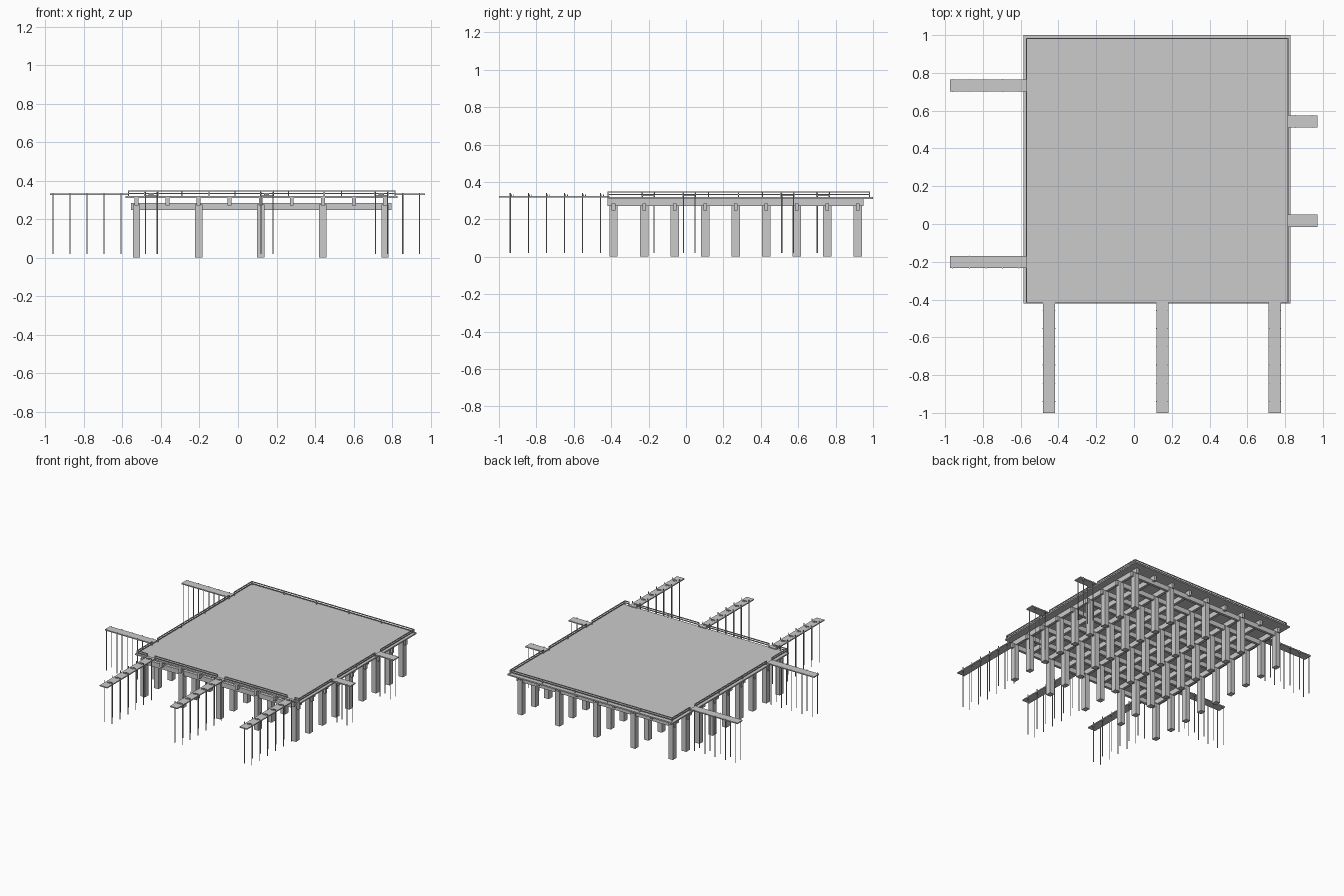
import bpy, bmesh, math
from mathutils import Matrix, Vector

if "Cube" in bpy.data.objects:
    bpy.data.objects.remove(bpy.data.objects["Cube"])


def add_box(bm, x0, x1, y0, y1, z0, z1):
    m = Matrix.Translation(((x0 + x1) / 2, (y0 + y1) / 2, (z0 + z1) / 2)) @ \
        Matrix.Diagonal((x1 - x0, y1 - y0, z1 - z0, 1))
    bmesh.ops.create_cube(bm, size=1, matrix=m)


def add_pole(bm, x, y, z0, z1, r):
    bmesh.ops.create_cone(bm, cap_ends=True, segments=8, radius1=r, radius2=r, depth=z1 - z0,
                          matrix=Matrix.Translation((x, y, (z0 + z1) / 2)))


def finish(name, bm):
    me = bpy.data.meshes.new(name)
    bm.to_mesh(me)
    bm.free()
    ob = bpy.data.objects.new(name, me)
    bpy.context.collection.objects.link(ob)
    return ob


X0, X1, Y0, Y1 = -0.585, 0.828, -0.42, 1.0
pile_x = [-0.527 + 0.3225 * i for i in range(5)]
girder_x = [-0.527 + 0.16125 * i for i in range(9)]
pile_y = [-0.387 + 0.1632 * i for i in range(9)]

# Deck slab
bm = bmesh.new()
add_box(bm, X0, X1, Y0, Y1, 0.31, 0.32)
finish("deck", bm)

# Support piles
bm = bmesh.new()
for x in pile_x:
    for y in pile_y:
        add_box(bm, x - 0.019, x + 0.019, y - 0.022, y + 0.022, 0, 0.275)
finish("piles", bm)

# Lower beams run across, upper girders run front to back
bm = bmesh.new()
for y in pile_y:
    add_box(bm, -0.555, 0.798, y - 0.01, y + 0.01, 0.248, 0.285)
finish("cross_beams", bm)
bm = bmesh.new()
for x in girder_x:
    add_box(bm, x - 0.01, x + 0.01, Y0, 0.95, 0.272, 0.31)
finish("girders", bm)

# Walkways: long axis, centre of the other axis, start, end, deck height, pole positions
front_rows = [-0.457 - 0.0965 * i for i in range(6)]
left_rows = [-0.608 - 0.088 * i for i in range(5)]
right_rows = [0.855, 0.943]
walkways = [("y", c, -1.0, Y0, 0.318, front_rows) for c in (-0.45, 0.15, 0.745)]
walkways += [("x", c, -0.975, X0, 0.325, left_rows) for c in (0.733, -0.202)]
walkways += [("x", c, X1, 0.972, 0.325, right_rows) for c in (0.543, 0.017)]
planks, poles, fittings = bmesh.new(), bmesh.new(), bmesh.new()
for axis, c, a, b, z, rows in walkways:
    top = z + 0.008
    if axis == "y":
        add_box(planks, c - 0.032, c + 0.032, a, b + 0.01, z, top)
    else:
        # overlap the deck edge slightly
        a2, b2 = (a, b + 0.015) if a < X0 else (a - 0.015, b)
        add_box(planks, a2, b2, c - 0.032, c + 0.032, z, top)
    for r in rows:
        for s in (-1, 1):
            x, y = (c + s * 0.031, r) if axis == "y" else (r, c + s * 0.031)
            add_pole(poles, x, y, 0.02, top + (0.015 if axis == "y" else 0.004), 0.003)
        if axis == "y":
            add_box(fittings, c - 0.015, c + 0.012, r + 0.004, r + 0.009, top, top + 0.006)
            add_box(fittings, c - 0.004, c + 0.012, r + 0.014, r + 0.018, top, top + 0.006)
finish("walkways", planks)
finish("walkway_poles", poles)
finish("walkway_fittings", fittings)

# Railing with gaps where the walkways meet the deck
RX0, RX1, RY0, RY1 = -0.569, 0.815, -0.418, 0.982
rails, posts = bmesh.new(), bmesh.new()
T = 0.003


def railing(axis, fixed, lo, hi, gaps):
    start = lo
    spans = []
    for g in sorted(gaps):
        spans.append((start, g - 0.034))
        start = g + 0.034
    spans.append((start, hi))
    for a, b in spans:
        if b - a < 0.01:
            continue
        n = max(1, round((b - a) / 0.277))
        for z in (0.333, 0.347):
            if axis == "x":
                add_box(rails, a, b, fixed - T, fixed + T, z - T, z + T)
            else:
                add_box(rails, fixed - T, fixed + T, a, b, z - T, z + T)
        for i in range(n + 1):
            p = a + (b - a) * i / n
            x, y = (p, fixed) if axis == "x" else (fixed, p)
            add_box(posts, x - T, x + T, y - T, y + T, 0.319, 0.349)


railing("x", RY1, RX0, RX1, [])
railing("x", RY0, RX0, RX1, [-0.45, 0.15, 0.745])
railing("y", RX0, RY0, RY1, [0.733, -0.202])
railing("y", RX1, RY0, RY1, [0.543, 0.017])
finish("guard_rails", rails)
finish("guard_rail_posts", posts)

# Centre the span on the origin
for ob in bpy.data.objects:
    ob.data.update()
